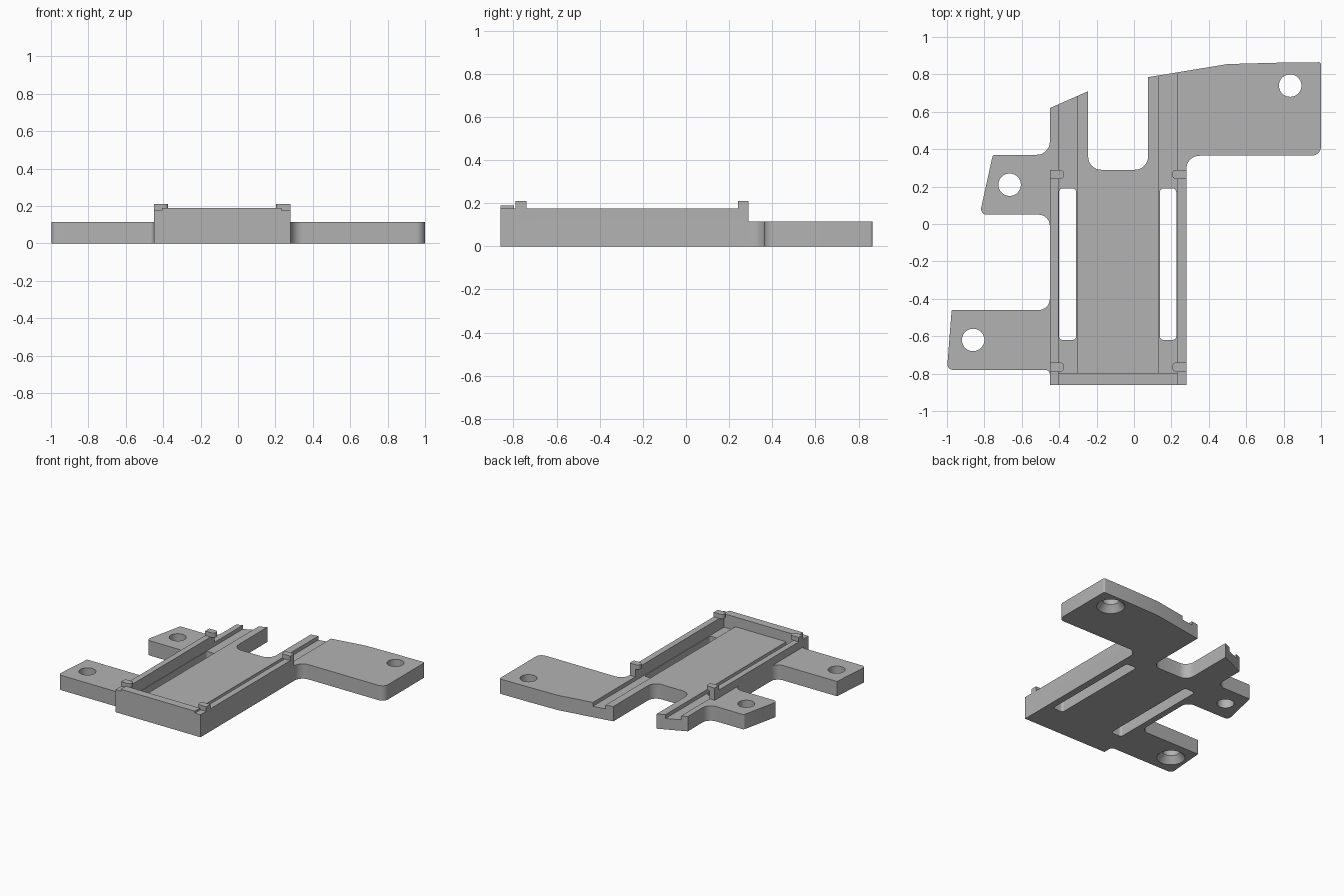
import bpy, bmesh, math
from mathutils import Vector

cube = bpy.data.objects.get("Cube")
if cube:
    bpy.data.objects.remove(cube, do_unlink=True)

GREY = (0.45, 0.45, 0.45, 1)
mat = bpy.data.materials.new("plain grey")
mat.use_nodes = True
mat.diffuse_color = GREY
mat.node_tree.nodes["Principled BSDF"].inputs["Base Color"].default_value = GREY


def fillet(corners, steps=8):
    """Round each (x, y, radius) corner of an outline."""
    out = []
    n = len(corners)
    for i, (x, y, r) in enumerate(corners):
        p = Vector((x, y))
        if r == 0:
            out.append(p)
            continue
        a = (Vector(corners[i - 1][:2]) - p).normalized()
        b = (Vector(corners[(i + 1) % n][:2]) - p).normalized()
        half = a.angle(b) / 2
        centre = p + (a + b).normalized() * (r / math.sin(half))
        start = p + a * (r / math.tan(half)) - centre
        end = p + b * (r / math.tan(half)) - centre
        sweep = start.angle(end)
        for k in range(steps + 1):
            t = k / steps
            out.append(centre + (start * math.sin((1 - t) * sweep)
                                 + end * math.sin(t * sweep)) / math.sin(sweep))
    return out


def finish(name, bm):
    bmesh.ops.recalc_face_normals(bm, faces=bm.faces)
    mesh = bpy.data.meshes.new(name)
    bm.to_mesh(mesh)
    bm.free()
    mesh.materials.append(mat)
    ob = bpy.data.objects.new(name, mesh)
    bpy.context.collection.objects.link(ob)
    return ob


def prism(name, corners, z0, z1):
    bm = bmesh.new()
    face = bm.faces.new([bm.verts.new((p.x, p.y, z0)) for p in fillet(corners)])
    up = bmesh.ops.extrude_face_region(bm, geom=[face])
    verts = [v for v in up["geom"] if isinstance(v, bmesh.types.BMVert)]
    bmesh.ops.translate(bm, verts=verts, vec=(0, 0, z1 - z0))
    return finish(name, bm)


def block(name, x0, x1, y0, y1, z0, z1, r=0):
    return prism(name, [(x0, y0, r), (x1, y0, r), (x1, y1, r), (x0, y1, r)], z0, z1)


def cone(name, x, y, z0, z1, r0, r1):
    bm = bmesh.new()
    bmesh.ops.create_cone(bm, cap_ends=True, segments=40, radius1=r0, radius2=r1, depth=z1 - z0)
    bmesh.ops.translate(bm, verts=bm.verts, vec=(x, y, (z0 + z1) / 2))
    return finish(name, bm)


def cut(target, cutter):
    mod = target.modifiers.new("cut", "BOOLEAN")
    mod.operation = "DIFFERENCE"
    mod.solver = "EXACT"
    mod.object = cutter
    cutter.hide_render = True
    bpy.context.view_layer.objects.active = target
    bpy.ops.object.modifier_apply(modifier=mod.name)
    bpy.data.objects.remove(cutter, do_unlink=True)


FLOOR, GROOVE, RAIL, WALL, TAB = 0.115, 0.085, 0.175, 0.19, 0.21
LEFT, RIGHT, FRONT, BACK = -0.45, 0.28, -0.86, 0.29

# Base plate with its mounting arms
plate = prism("base_plate", [
    (LEFT, FRONT, 0), (RIGHT, FRONT, 0), (RIGHT, 0.365, 0.07), (1, 0.365, 0.05),
    (1, 0.865, 0.012), (0.75, 0.862, 0), (0.5, 0.855, 0), (0.075, 0.785, 0),
    (0.075, BACK, 0.07), (-0.245, BACK, 0.07), (-0.245, 0.71, 0), (LEFT, 0.62, 0),
    (LEFT, 0.37, 0.07), (-0.755, 0.37, 0.015), (-0.825, 0.05, 0.03), (LEFT, 0.05, 0.06),
    (LEFT, -0.46, 0.06), (-0.975, -0.46, 0.005), (-1, -0.78, 0.03), (LEFT, -0.78, 0.025),
], 0, FLOOR)

# Long grooves and the slots through them
for x0, x1 in ((-0.405, -0.303), (0.134, 0.232)):
    cut(plate, block("groove_cutter", x0, x1, -0.797, 1.2, GROOVE, 0.3))
    cut(plate, block("slot_cutter", x0 + 0.004, x1 - 0.006, -0.62, 0.19, -0.1, 0.3, 0.02))

# Screw holes, two of them countersunk from below
for x, y, sunk in ((0.835, 0.74, True), (-0.665, 0.21, False), (-0.86, -0.62, True)):
    cut(plate, cone("hole_cutter", x, y, -0.1, 0.3, 0.06, 0.06))
    if sunk:
        cut(plate, cone("countersink_cutter", x, y, -0.01, 0.05, 0.108, 0.06))

# Side rails, front wall and retaining tabs
parts = [plate]
for side, outer, inner, s in (("right", LEFT, -0.405, 1), ("left", RIGHT, 0.232, -1)):
    x0, x1 = sorted((outer, inner))
    parts.append(block(side + "_rail", x0, x1, FRONT, BACK, FLOOR, RAIL))
    for end, y in (("front", -0.79), ("back", 0.24)):
        tip = outer + s * 0.076
        parts.append(prism(f"{side}_{end}_tab", [
            (outer, y, 0), (tip, y, 0.022), (tip, y + 0.05, 0.022), (outer, y + 0.05, 0)],
            RAIL, TAB))
parts.append(block("front_wall", -0.405, 0.232, FRONT, -0.797, FLOOR, WALL))

# Smooth the rounded corners and holes
bpy.ops.object.select_all(action="DESELECT")
for ob in parts:
    ob.select_set(True)
bpy.context.view_layer.objects.active = plate
bpy.ops.object.shade_smooth_by_angle(angle=math.radians(25))
